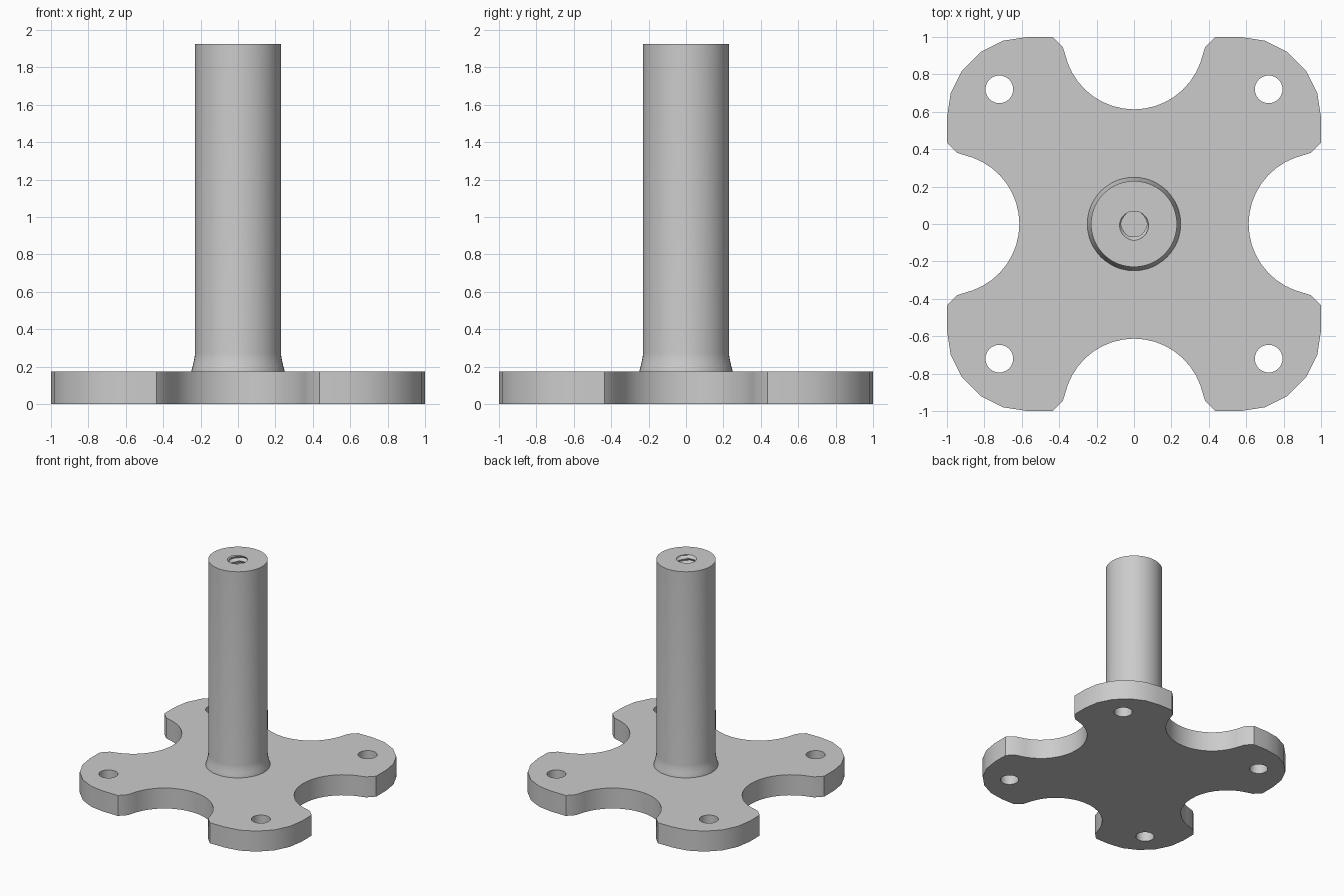
import bpy, bmesh, math

cube = bpy.data.objects.get("Cube")
if cube:
    bpy.data.objects.remove(cube, do_unlink=True)

grey = bpy.data.materials.new("plain grey")
grey.use_nodes = True
grey.diffuse_color = (0.6, 0.6, 0.6, 1)
grey.node_tree.nodes["Principled BSDF"].inputs["Base Color"].default_value = (0.6, 0.6, 0.6, 1)

PLATE_TOP = 0.175
POST_TOP = 1.925


def finish(bm, name):
    bmesh.ops.recalc_face_normals(bm, faces=bm.faces)
    mesh = bpy.data.meshes.new(name)
    bm.to_mesh(mesh)
    bm.free()
    mesh.materials.append(grey)
    obj = bpy.data.objects.new(name, mesh)
    bpy.context.collection.objects.link(obj)
    bpy.ops.object.select_all(action='DESELECT')
    obj.select_set(True)
    bpy.context.view_layer.objects.active = obj
    bpy.ops.object.shade_smooth_by_angle(angle=math.radians(32))
    return obj


def circle(cx, cy, r, n):
    return [(cx + r * math.cos(2 * math.pi * i / n), cy + r * math.sin(2 * math.pi * i / n))
            for i in range(n)]


def add_loop(bm, points):
    verts = [bm.verts.new((x, y, 0)) for x, y in points]
    return [bm.edges.new((v, verts[(i + 1) % len(verts)])) for i, v in enumerate(verts)]


# Base plate: one notch and one rounded lobe, repeated four times
notch = []
for i in range(17):
    a = math.radians(-70 + 140 * i / 16)
    notch.append((0.99 - 0.377 * math.cos(a), 0.377 * math.sin(a)))
half_lobe = [(0.945, 0.38), (1, 0.435), (1, 0.57), (0.98, 0.70), (0.92, 0.82)]
quarter = notch + half_lobe + [(y, x) for x, y in reversed(half_lobe)]
outline = []
for k in range(4):
    for x, y in quarter:
        for _ in range(k):
            x, y = -y, x
        outline.append((x, y))

bm = bmesh.new()
edges = add_loop(bm, outline)
for sx in (-1, 1):
    for sy in (-1, 1):
        edges += add_loop(bm, circle(0.72 * sx, 0.72 * sy, 0.074, 32))  # bolt holes
bmesh.ops.triangle_fill(bm, use_beauty=True, use_dissolve=False, edges=edges)
top = bmesh.ops.extrude_face_region(bm, geom=bm.faces[:])
bmesh.ops.translate(bm, vec=(0, 0, PLATE_TOP),
                    verts=[g for g in top["geom"] if isinstance(g, bmesh.types.BMVert)])
finish(bm, "base_plate")

# Post: flared foot, straight shaft and a threaded blind hole in the top
SEG = 48
PITCH, DEPTH, STEPS = 0.045, 0.45, 6
bm = bmesh.new()
rings = []
for r, z in [(0.25, 0.165), (0.25, PLATE_TOP), (0.243, 0.20), (0.237, 0.225),
             (0.232, 0.25), (0.23, 0.27), (0.23, POST_TOP)]:
    rings.append([bm.verts.new((x, y, z)) for x, y in circle(0, 0, r, SEG)])
for j in range(int(DEPTH / PITCH) * STEPS + 1):
    z = POST_TOP - PITCH * j / STEPS
    ring = []
    for i in range(SEG):
        t = 2 * math.pi * i / SEG
        phase = (t / (2 * math.pi) + 0.25 - j / STEPS) % 1.0
        r = 0.066 + 0.022 * abs(1 - 2 * phase)  # helical ridge
        ring.append(bm.verts.new((r * math.cos(t), r * math.sin(t), z)))
    rings.append(ring)
for a, b in zip(rings, rings[1:]):
    for i in range(SEG):
        k = (i + 1) % SEG
        bm.faces.new((a[i], a[k], b[k], b[i]))
bm.faces.new(rings[0])
bm.faces.new(rings[-1])
finish(bm, "threaded_post")
